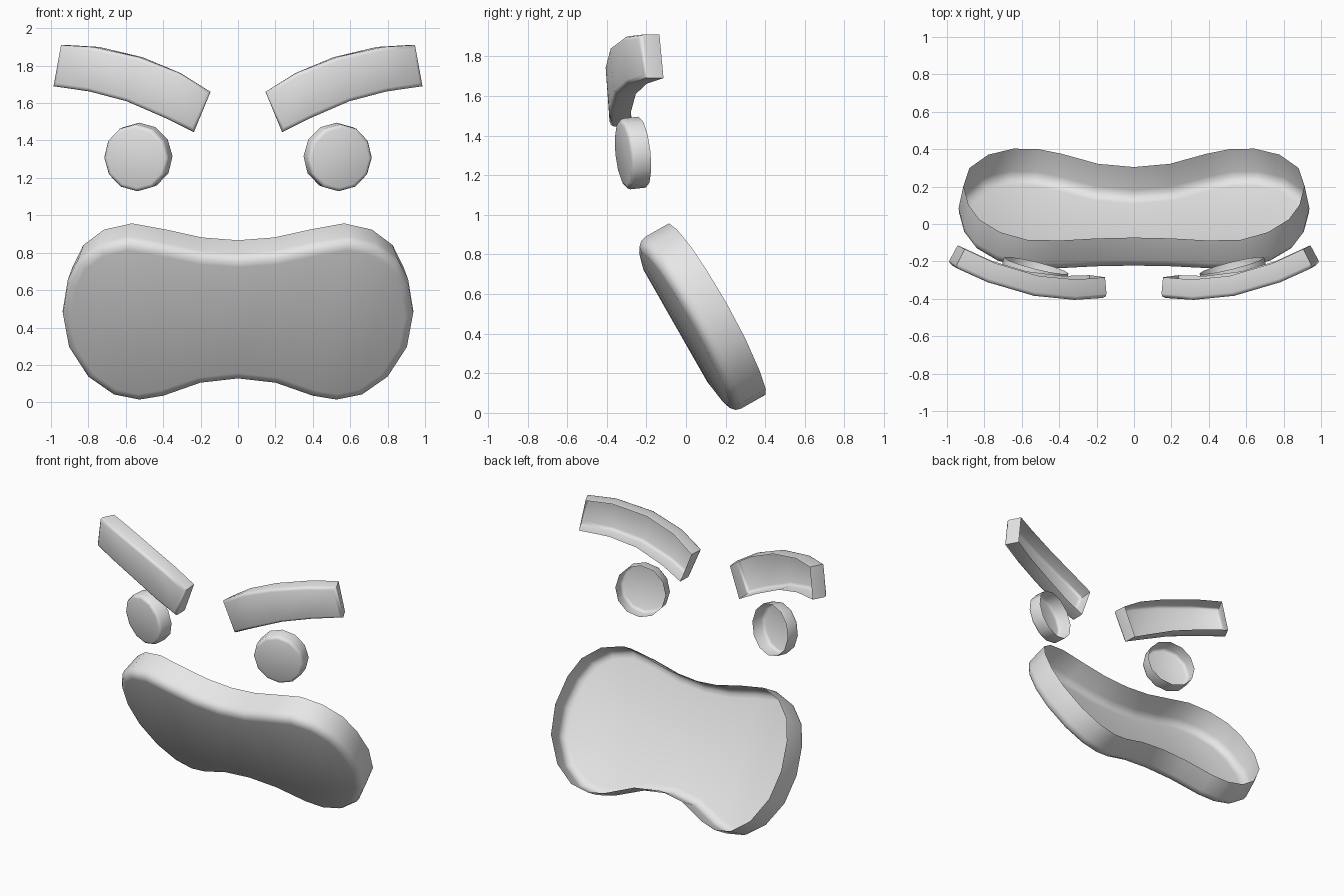
import bpy, bmesh, math
from mathutils import Vector, Matrix

if "Cube" in bpy.data.objects:
    bpy.data.objects.remove(bpy.data.objects["Cube"])

grey = bpy.data.materials.new("plain_grey")
grey.diffuse_color = (0.8, 0.8, 0.8, 1)
grey.use_nodes = True
grey.node_tree.nodes["Principled BSDF"].inputs["Base Color"].default_value = grey.diffuse_color


def inset(loop, d):
    """Move a counter-clockwise 2D outline inwards by d with mitred corners."""
    out = []
    for i, p in enumerate(loop):
        a = (p - loop[i - 1]).normalized()
        b = (loop[(i + 1) % len(loop)] - p).normalized()
        na, nb = Vector((-a.y, a.x)), Vector((-b.y, b.x))
        m = na + nb
        out.append(p + m * (d * 2 / m.length_squared))
    return out


def shell(name, loop, place, depth, r, seg, tip, mirror=False):
    """Open-backed tray: rim, side wall, rounded edge, front face in strips."""
    loop = [Vector(p) for p in loop]
    n = len(loop)
    bm = bmesh.new()
    rings = [(0, 0)]
    for k in range(seg + 1):
        a = math.pi / 2 * k / seg
        rings.append((depth - r + r * math.sin(a), r * (1 - math.cos(a))))
    vs = [[bm.verts.new(place(p.x, p.y, w)) for p in inset(loop, d)] for w, d in rings]
    for lo, hi in zip(vs, vs[1:]):
        for i in range(n):
            j = (i + 1) % n
            bm.faces.new((lo[i], lo[j], hi[j], hi[i]))
    # front face: strips between facing top and bottom points
    f = vs[-1]
    last = n if tip else n - 1
    for i in range(n // 2):
        q = []
        for k in (i, i + 1, last - i - 1, last - i):
            v = f[k % n]
            if v not in q:
                q.append(v)
        if len(q) > 2:
            bm.faces.new(q)
    me = bpy.data.meshes.new(name)
    bm.to_mesh(me)
    bm.free()
    me.materials.append(grey)
    ob = bpy.data.objects.new(name, me)
    bpy.context.collection.objects.link(ob)
    bpy.ops.object.select_all(action='DESELECT')
    ob.select_set(True)
    bpy.context.view_layer.objects.active = ob
    bpy.ops.object.shade_smooth_by_angle(angle=math.radians(50))
    if mirror:
        m = ob.modifiers.new("mirror", 'MIRROR')
        m.use_mirror_merge = False
    return ob


# mouth: bean-shaped tray, tilted and gently bent around its middle
top = [(.92, .2), (.86, .34), (.745, .445), (.59, .495), (.4, .467), (.2, .425)]
bot = [(.915, -.2), (.81, -.375), (.67, -.475), (.53, -.498), (.4, -.467), (.2, -.38)]
mouth = [(.948, 0)] + top + [(0, .41)] + [(-x, v) for x, v in reversed(top)]
mouth += [(-.948, 0)] + [(-x, v) for x, v in bot] + [(0, -.352)] + list(reversed(bot))
MOUTH_D = .195


def place_mouth(x, v, w):
    n = Vector((.2 * x, 1)).normalized()
    X = x + (w - MOUTH_D) * n.x
    W = .04 - .1 * x * x + MOUTH_D + (w - MOUTH_D) * n.y
    return (X, .165 - .495 * v - .869 * W, .53 + .869 * v - .495 * W)


shell("mouth", mouth, place_mouth, MOUTH_D, .055, 3, True)

# brows: arched strips wrapping backwards at the outer ends
brow = [(.955, 1.91), (.78, 1.9), (.53, 1.845), (.31, 1.76), (.145, 1.66),
        (.235, 1.445), (.39, 1.52), (.6, 1.61), (.8, 1.662), (.995, 1.69)]
BROW_D = .11


def place_brow(x, z, w):
    s = .74 * (x - .27)
    n = Vector((s, -1)).normalized() * (w - BROW_D)
    y = -.405 + .37 * (x - .27) ** 2 + .1 * (1.72 - z) * (1 - x)
    return (x + n.x, y + n.y, z)


shell("brows", brow, place_brow, BROW_D, .02, 2, False, True)

# eyes: twelve-sided cups turned outwards and slightly down
eye = [(.178 * math.cos(math.tau * i / 12), .18 * math.sin(math.tau * i / 12)) for i in range(12)]
turn = Matrix.Rotation(math.radians(14), 3, 'Z') @ Matrix.Rotation(math.radians(6), 3, 'X')


def place_eye(a, b, w):
    return Vector((.523, -.222, 1.316)) + turn @ Vector((a, -w, b))


shell("eyes", eye, place_eye, .1, .02, 2, True, True)
